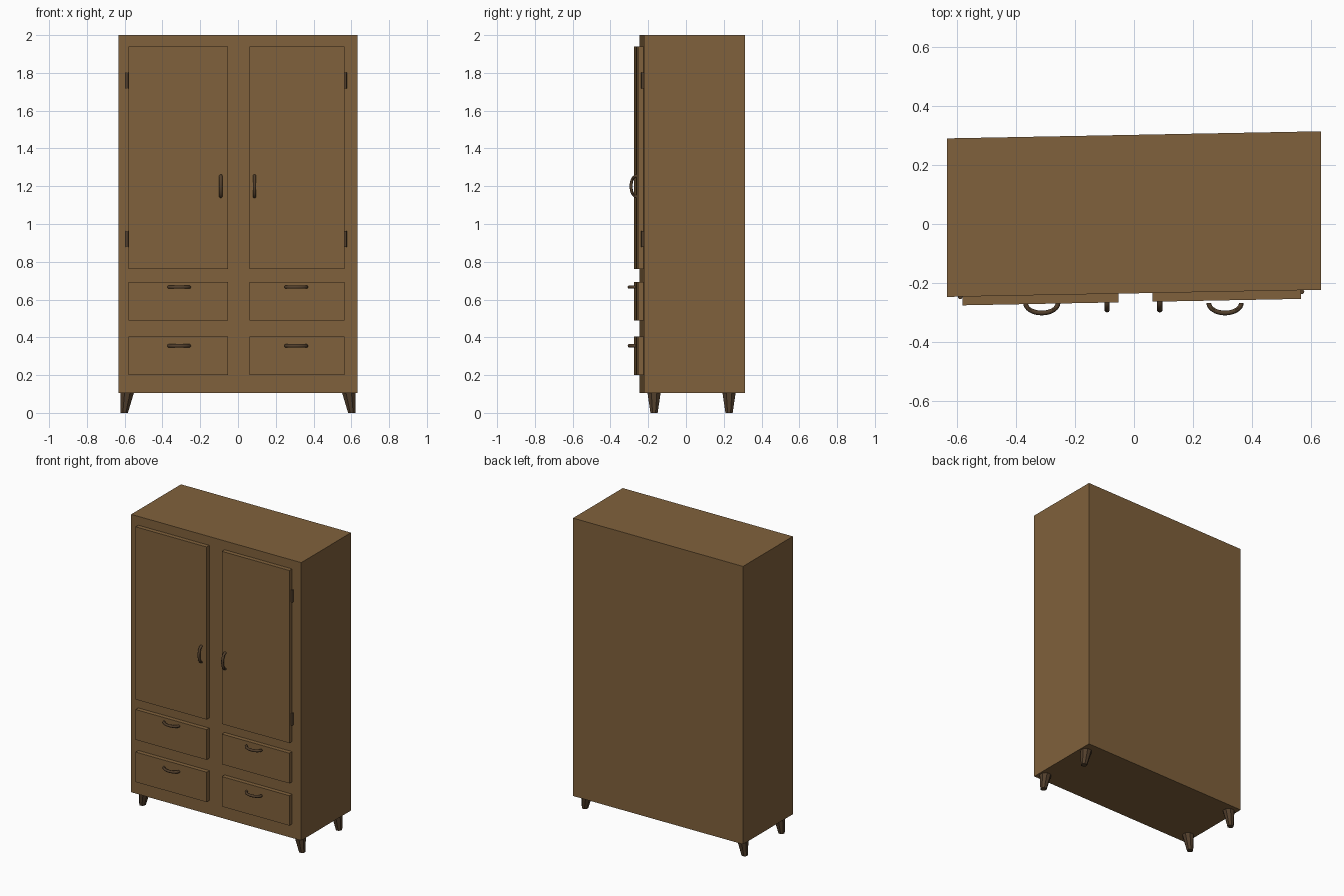
import bpy, bmesh
from math import sin, cos, pi, radians
from mathutils import Vector

if "Cube" in bpy.data.objects:
    bpy.data.objects.remove(bpy.data.objects["Cube"])

SHEAR = 0.019  # front and back planes drift slightly in y along x


def material(name, rgb):
    m = bpy.data.materials.new(name)
    m.diffuse_color = (*rgb, 1)
    m.use_nodes = True
    m.node_tree.nodes["Principled BSDF"].inputs["Base Color"].default_value = m.diffuse_color
    return m


WOOD = material("wood", (0.216, 0.12, 0.045))
DARK = material("dark_wood", (0.085, 0.05, 0.025))


def make(name, bm, mat, smooth=False):
    bmesh.ops.recalc_face_normals(bm, faces=bm.faces)
    me = bpy.data.meshes.new(name)
    bm.to_mesh(me)
    bm.free()
    me.materials.append(mat)
    ob = bpy.data.objects.new(name, me)
    bpy.context.collection.objects.link(ob)
    if smooth:
        bpy.ops.object.select_all(action='DESELECT')
        ob.select_set(True)
        bpy.context.view_layer.objects.active = ob
        bpy.ops.object.shade_smooth_by_angle(angle=radians(40))
    return ob


def board(name, x, y, z):
    bm = bmesh.new()
    bmesh.ops.create_cube(bm, size=1)
    for v in bm.verts:
        p = [r[0] if c < 0 else r[1] for c, r in zip(v.co, (x, y, z))]
        v.co = (p[0], p[1] + SHEAR * p[0], p[2])
    make(name, bm, WOOD)


def loft(bm, rings):
    rows = [[bm.verts.new(p) for p in ring] for ring in rings]
    n = len(rows[0])
    for a, b in zip(rows, rows[1:]):
        for i in range(n):
            j = (i + 1) % n
            bm.faces.new((a[i], a[j], b[j], b[i]))
    bm.faces.new(rows[0])
    bm.faces.new(rows[-1])


def handle(name, centre, along, across, reach):
    # half-ellipse bow bulging towards -y
    c, out = Vector(centre), Vector((0, -1, 0))
    rings = []
    for i in range(17):
        t = pi * i / 16
        d = along * cos(t) + out * sin(t)
        mid = c + along * (0.055 * cos(t)) + out * ((reach - 0.008) * sin(t))
        rings.append([mid + d * (0.008 * cos(a)) + across * (0.009 * sin(a))
                      for a in (2 * pi * k / 10 for k in range(10))])
    bm = bmesh.new()
    loft(bm, rings)
    make(name, bm, DARK, True)


def leg(name, sx, y):
    # tapered, splayed outwards
    bm = bmesh.new()
    rings = []
    for z, cx, r in ((0, 0.602, 0.019), (0.107, 0.586, 0.035)):
        rings.append([(sx * cx + r * cos(a) / cos(pi / 8), y + r * sin(a) / cos(pi / 8), z)
                      for a in (pi / 8 + pi / 4 * k for k in range(8))])
    loft(bm, rings)
    make(name, bm, DARK)


# carcass
board("cabinet_body", (-0.633, 0.633), (-0.2345, 0.3015), (0.105, 2.0))

X, Z = Vector((1, 0, 0)), Vector((0, 0, 1))
for side, sx, xs, hx, dx, hinge in (
        ("left", -1, (-0.58, -0.052), -0.091, -0.312, (-0.588, -0.246)),
        ("right", 1, (0.062, 0.565), 0.087, 0.308, (0.568, -0.229))):
    # door, drawer fronts and handles
    front = (-0.264, -0.230)
    board(side + "_door", xs, front, (0.763, 1.94))
    handle(side + "_door_handle", (hx, -0.262, 1.2), Z, X, 0.037)
    for level, z, hz in (("upper", (0.488, 0.694), 0.666),
                         ("lower", (0.2, 0.404), 0.355)):
        board(f"{side}_{level}_drawer", xs, front, z)
        handle(f"{side}_{level}_drawer_handle", (dx, -0.267, hz), X, Z, 0.042)
    # hinge barrels
    for level, z in (("upper", 1.76), ("lower", 0.92)):
        bm = bmesh.new()
        loft(bm, [[(hinge[0] + 0.008 * cos(a), hinge[1] + 0.008 * sin(a), h)
                   for a in (2 * pi * k / 12 for k in range(12))]
                  for h in (z - 0.042, z + 0.042)])
        make(f"{side}_{level}_hinge", bm, DARK, True)
    # legs
    leg(side + "_front_leg", sx, -0.169)
    leg(side + "_back_leg", sx, 0.228)
